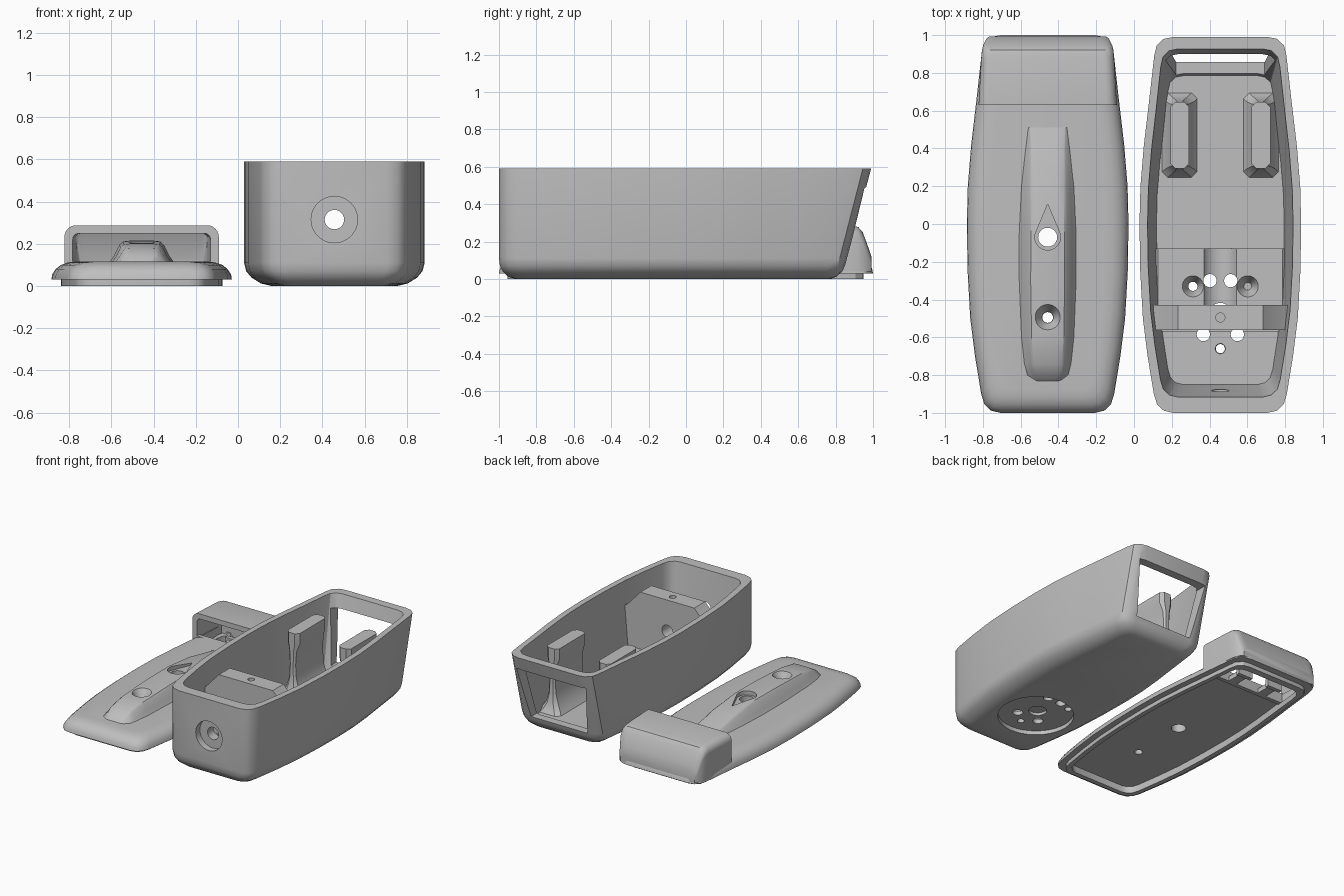
import bpy, bmesh, math
from mathutils import Vector

if "Cube" in bpy.data.objects:
    bpy.data.objects.remove(bpy.data.objects["Cube"])

grey = bpy.data.materials.new("plain grey")
grey.use_nodes = True
COLOUR = (0.52, 0.52, 0.52, 1)
grey.diffuse_color = COLOUR
grey.node_tree.nodes["Principled BSDF"].inputs["Base Color"].default_value = COLOUR

CX = 0.457   # body centre; the lid sits at -CX
HALF = [(.25, -1), (.3, -.988), (.335, -.955), (.352, -.9), (.385, -.7), (.41, -.5),
        (.424, -.25), (.428, 0), (.423, .2), (.405, .42), (.378, .65), (.35, .9),
        (.337, .955), (.3, .99), (.25, 1)]


def loft(name, rings):
    """Skin a closed solid through equal-length rings of points."""
    bm = bmesh.new()
    loops = [[bm.verts.new(p) for p in ring] for ring in rings]
    n = len(loops[0])
    for a, b in zip(loops, loops[1:]):
        for i in range(n):
            j = (i + 1) % n
            bm.faces.new((a[i], a[j], b[j], b[i]))
    bm.faces.new(loops[0][::-1])
    bm.faces.new(loops[-1])
    bmesh.ops.recalc_face_normals(bm, faces=bm.faces)
    mesh = bpy.data.meshes.new(name)
    bm.to_mesh(mesh)
    bm.free()
    ob = bpy.data.objects.new(name, mesh)
    bpy.context.collection.objects.link(ob)
    mesh.materials.append(grey)
    return ob


def outline(cx, z, dx, y0, y1):
    """Boat-shaped outline at height z, narrowed by dx, reaching y0 to y1."""
    s = 1 - dx / .428
    pts = [(x * s, y * (y1 if y > 0 else -y0)) for x, y in HALF]
    pts += [(-x, y) for x, y in reversed(pts)]
    return [Vector((cx + x, y, z)) for x, y in pts]


def shell(name, cx, levels):
    return loft(name, [outline(cx, *lv) for lv in levels])


def tube(x, y, z0, z1, r0, r1=None, axis="z"):
    """Round cutter or pin; along y the arguments are x, z, y0, y1."""
    def ring(h, r):
        pts = [(x + r * math.cos(a), y + r * math.sin(a))
               for a in (i * math.tau / 40 for i in range(40))]
        return [(u, v, h) if axis == "z" else (u, h, v) for u, v in pts]
    return loft("round_part", [ring(z0, r0), ring(z1, r0 if r1 is None else r1)])


def prism(name, pts, y0, y1):
    return loft(name, [[(x, y, z) for x, z in pts] for y in (y0, y1)])


def box(name, x0, x1, y0, y1, z0, z1):
    return prism(name, [(x0, z0), (x1, z0), (x1, z1), (x0, z1)], y0, y1)


def cut(ob, cutters):
    bpy.context.view_layer.objects.active = ob
    for c in cutters:
        m = ob.modifiers.new("cut", "BOOLEAN")
        m.operation, m.solver, m.object = "DIFFERENCE", "EXACT", c
        bpy.ops.object.modifier_apply(modifier=m.name)


def discard(cutters):
    for c in cutters:
        bpy.data.objects.remove(c)


# Body shell with a slanted back
def back(z):
    return .99 - (.59 - z) * .27


body = shell("body_shell", CX, [(0, .13, -.91, .77), (.012, .08, -.95, .805),
             (.04, .035, -.98, .835), (.07, .01, -.995, back(.07)),
             (.11, 0, -1, back(.11)), (.59, 0, -1, back(.59))])
cavity = shell("cavity", CX, [(.06, .09, -.85, .785), (.62, .04, -.92, .935)])

# Holes shared by the body parts
port = [tube(CX, .315, -1.2, -.95, .11, axis="y"),
        tube(CX, .315, -1.1, -.3, .046, axis="y")]
window = loft("window", [[(CX + s * w, y + dy, z) for s, dy in
              ((-1, -.1), (1, -.1), (1, .2), (-1, .2))]
              for z, w, y in ((.1, .235, .8), (.49, .29, .9))])
floor_holes = [tube(CX + x, y, -.1, .3, .035) for x, y in
               ((-.055, -.3), (.055, -.3), (-.09, -.585), (.09, -.585))]
for x, y in ((-.145, -.33), (.145, -.33), (0, -.66)):
    floor_holes += [tube(CX + x, y, -.1, .3, .024), tube(CX + x, y, .045, .16, .02, .075)]
centre_hole = tube(CX, -.48, -.1, .2, .062)
disc_recess = tube(CX, -.5, -.1, .03, .26)
cut(body, [cavity, *port, window, *floor_holes, centre_hole, disc_recess])

# Raised floor step with a round channel
step = prism("floor_step", [(CX - .36, .05), (CX + .36, .05), (CX + .36, .09),
             (CX + .33, .12), (CX - .33, .12), (CX - .36, .09)], -.44, -.13)
channel = tube(CX, .17, -.5, 0, .1, axis="y")
cut(step, [channel, *floor_holes, centre_hole])

# Cross wall that holds the port, with sloped shoulders
wall = prism("cross_wall", [(CX + x, z) for x, z in
             ((-.37, .05), (.37, .05), (.385, .4), (.335, .43), (.225, .55),
              (-.225, .55), (-.335, .43), (-.385, .4))], -.56, -.43)
small_hole = tube(CX, -.495, .45, .6, .024)
cut(wall, [port[1], small_hole, *floor_holes[:4]])
foot = prism("wall_foot", [(CX - .375, .05), (CX + .375, .05),
             (CX + .375, .1), (CX - .375, .1)], -.57, -.54)
cut(foot, floor_holes[:4] + [centre_hole])
discard([cavity, window, *port, *floor_holes, centre_hole, disc_recess, channel, small_hole])


# Two tall waisted support ribs
def rib_ring(cx, z, hw, hl):
    c = min(.03, hw * .5)
    q = [(hw - c, -hl), (hw, c - hl), (hw, hl - c), (hw - c, hl)]
    q += [(-x, y) for x, y in reversed(q)]
    return [(cx + x, .47 + y, z) for x, y in q]


ribs = []
for side, label in ((-1, "right"), (1, "left")):
    ribs.append(loft(label + "_support_rib", [rib_ring(CX + side * .215, *r) for r in
                ((.05, .1, .23), (.08, .078, .21), (.13, .05, .19), (.2, .03, .178),
                 (.3, .024, .175), (.4, .03, .175), (.46, .05, .175), (.54, .05, .175))]))

# Lid plate with a rounded edge, and the lip under it
plate = shell("lid_plate", -CX, [(.03, 0, -1, 1), (.055, .004, -.995, .995),
              (.08, .02, -.98, .98), (.1, .045, -.955, .96), (.112, .08, -.92, .93),
              (.116, .12, -.88, .9)])
lip = shell("lid_lip", -CX, [(0, .045, -.955, .95), (.04, .045, -.955, .95)])
pocket = shell("pocket", -CX, [(-.1, .08, -.92, .9), (.05, .08, -.92, .9)])

# Long raised spine on the lid
spine_rings = []
for y, wb, wt, h in ((-.83, .07, .04, .0), (-.8, .11, .065, .03), (-.74, .125, .075, .065),
                     (-.6, .14, .085, .085), (-.3, .152, .09, .098), (-.05, .152, .088, .1),
                     (.2, .14, .085, .075), (.4, .118, .085, .03), (.51, .105, .09, .004)):
    half = [(wb + .01, .1), (wb, .114), (wb * .65 + wt * .35, .116 + h * .3),
            (wb * .25 + wt * .75, .116 + h * .8), (wt, .116 + h * .95), (wt * .6, .116 + h)]
    pts = half + [(-x, z) for x, z in reversed(half)]
    spine_rings.append([(x - CX, y, z) for x, z in pts])
spine = loft("lid_spine", spine_rings)


# Hood at the back of the lid, open to the front and below
def arch(y, hw, top, r, bottom):
    half = [(hw, bottom)] + [(hw - r + r * math.cos(a), top - r + r * math.sin(a))
                             for a in (i * math.pi / 12 for i in range(7))]
    return [(x - CX, y, z) for x, z in half + [(-x, z) for x, z in reversed(half)]]


hood = loft("lid_hood", [arch(*s, .04) for s in ((.63, .366, .288, .055), (.88, .352, .288, .055),
            (.92, .348, .278, .055), (.945, .342, .25, .055), (.98, .325, .155, .05),
            (.993, .31, .115, .04))])
hood_hollow = loft("hollow", [arch(*s, .05) for s in ((.5, .333, .25, .03),
                   (.88, .315, .25, .03), (.935, .3, .13, .03))])
hood_mouth = box("mouth", -CX - .31, -CX + .31, .66, .9, -.1, .2)
keep_plate = box("keep", -CX - .5, -CX + .5, .4, .66, 0, .116)
cut(hood_hollow, [keep_plate])

# Lid holes: plain hole in a drop-shaped recess, and a countersunk one
drop = [(.068 * math.sin(a), -.07 - .068 * math.cos(a)) for a in
        (math.radians(d) for d in range(-110, 111, 10))] + [(0, .105)]
drop_cut = loft("drop", [[(x - CX, y, z) for x, y in drop] for z in (.185, .3)])
lid_holes = [tube(-CX, -.07, -.1, .4, .05), drop_cut, tube(-CX, -.495, -.1, .4, .028),
             tube(-CX, -.495, .14, .22, .03, .075)]
cut(plate, [pocket, hood_mouth, *lid_holes])
cut(lip, [pocket])
cut(spine, lid_holes)
cut(hood, [hood_hollow, hood_mouth])
discard([pocket, hood_hollow, hood_mouth, keep_plate, *lid_holes])

# Clips and pins under the hood
clips = []
for side, label in ((-1, "right"), (1, "left")):
    x = -CX + side * .13
    clips.append(box(label + "_clip_arm", x - .035, x + .035, .64, .8, .04, .075))
    clips.append(box(label + "_clip_end", x - .06, x + .06, .77, .8, .03, .09))
    pin = tube(-CX + side * .25, .905, 0, .06, .018)
    pin.name = label + "_lid_pin"
    clips.append(pin)

# Smooth rounded forms, keeping sharp edges
bpy.ops.object.select_all(action="DESELECT")
for ob in [body, step, wall, foot, plate, lip, spine, hood, *ribs, *clips]:
    ob.select_set(True)
bpy.context.view_layer.objects.active = body
bpy.ops.object.shade_smooth_by_angle(angle=math.radians(32))
